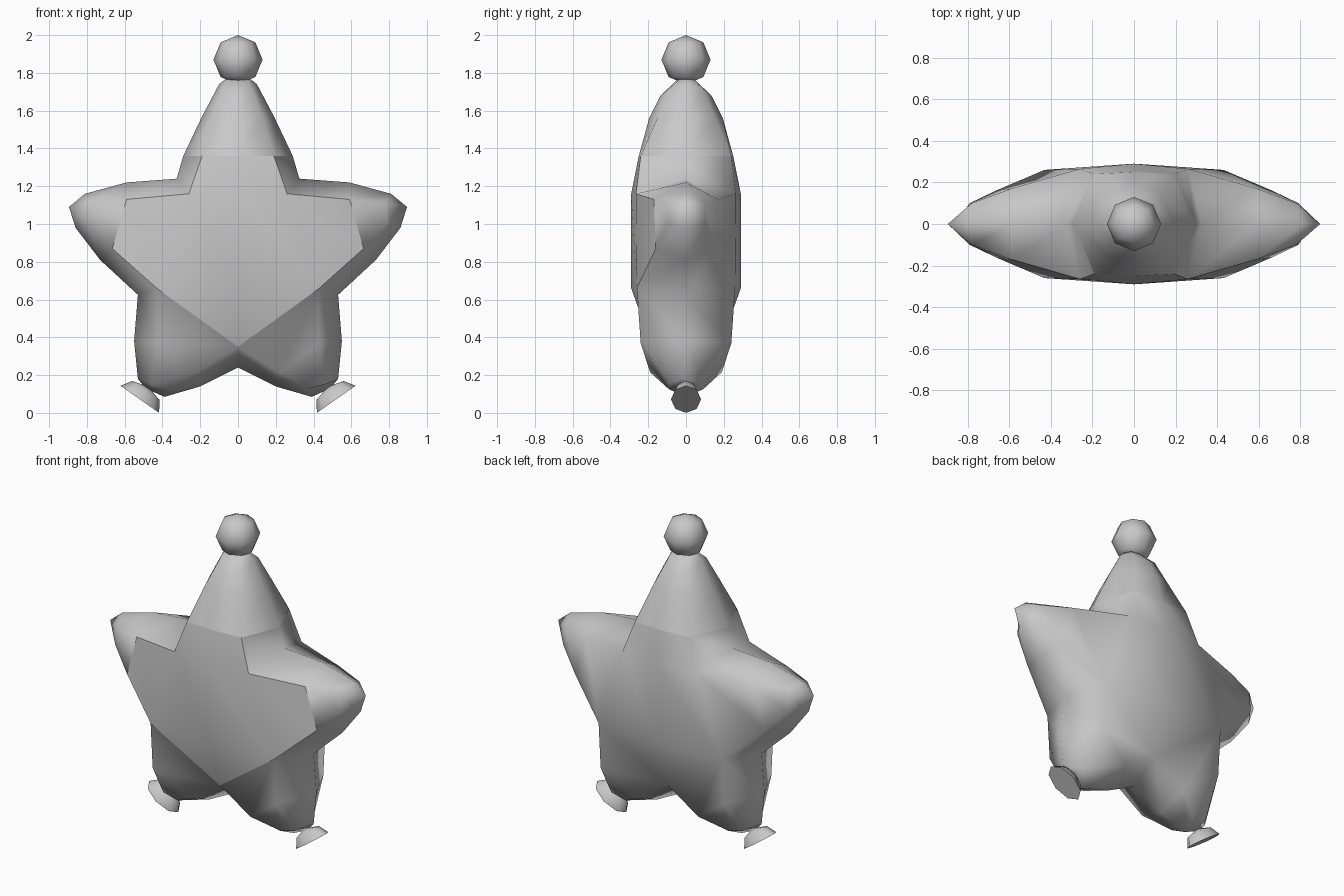
import bpy, bmesh, math
from mathutils import Matrix, Vector

if "Cube" in bpy.data.objects:
    bpy.data.objects.remove(bpy.data.objects["Cube"], do_unlink=True)

grey = bpy.data.materials.new("plain_grey")
grey.use_nodes = True
colour = (0.58, 0.58, 0.58, 1)
grey.diffuse_color = colour
grey.node_tree.nodes["Principled BSDF"].inputs["Base Color"].default_value = colour

# One quarter of the star: x, depth, height
POINTS = {
    # front panel
    "chin": (0, .25, 1.36), "neck": (.19, .24, 1.36), "armpit_top": (.26, .265, 1.16),
    "arm_top": (.59, .17, 1.13), "arm_low": (.665, .16, .87), "hip": (.43, .26, .66),
    "crotch": (0, .18, .35), "chest": (0, .29, 1.16), "belly": (0, .29, .66),
    # edge outline
    "neck_edge": (.29, 0, 1.36), "armpit_edge": (.325, 0, 1.24), "arm_edge": (.59, 0, 1.22),
    "hand_edge": (.81, 0, 1.16), "tip": (.895, 0, 1.09), "hand_under": (.86, 0, .98),
    "arm_under": (.73, 0, .81), "hip_edge": (.53, 0, .625), "leg_edge": (.55, 0, .38),
    "ankle_edge": (.53, 0, .18), "ankle_under": (.49, 0, .13), "toe": (.39, 0, .085),
    "leg_inner": (.2, 0, .14), "crotch_edge": (0, 0, .24),
    # rounded limbs
    "hand_top": (.78, .1, 1.11), "hand_low": (.79, .1, 1.0), "thigh": (.43, .24, .37),
    "thigh_inner": (.22, .19, .215), "ankle": (.46, .09, .15), "ankle_inner": (.36, .09, .125),
    # pointed cap
    "cap_mid": (0, .195, 1.56), "cap_mid_diag": (.13, .15, 1.565), "cap_mid_edge": (.19, 0, 1.57),
    "cap_high": (0, .135, 1.68), "cap_high_diag": (.075, .095, 1.71), "cap_high_edge": (.1, 0, 1.74),
    "cap_rim": (0, .045, 1.765), "cap_rim_diag": (.05, .035, 1.765), "cap_rim_edge": (.07, 0, 1.765),
    "cap_top": (0, 0, 1.77),
}
PANEL = ["chin neck armpit_top chest", "chest armpit_top hip belly",
         "armpit_top arm_top arm_low hip", "belly hip crotch"]
LIMBS = ["neck neck_edge armpit_edge armpit_top", "armpit_top armpit_edge arm_edge arm_top",
         "arm_top arm_edge hand_edge hand_top", "hand_top hand_edge tip",
         "hand_top tip hand_under hand_low", "arm_top hand_top hand_low arm_low",
         "arm_low hand_low hand_under arm_under", "hip arm_low arm_under hip_edge",
         "hip hip_edge leg_edge thigh", "hip thigh thigh_inner crotch",
         "crotch thigh_inner leg_inner crotch_edge", "thigh leg_edge ankle_edge ankle",
         "thigh ankle ankle_inner thigh_inner", "thigh_inner ankle_inner toe leg_inner",
         "ankle ankle_edge ankle_under toe ankle_inner"]
CAP = ["chin neck cap_mid_diag cap_mid", "neck neck_edge cap_mid_edge cap_mid_diag",
       "cap_mid cap_mid_diag cap_high_diag cap_high",
       "cap_mid_diag cap_mid_edge cap_high_edge cap_high_diag",
       "cap_high cap_high_diag cap_rim_diag cap_rim",
       "cap_high_diag cap_high_edge cap_rim_edge cap_rim_diag",
       "cap_rim cap_rim_diag cap_top", "cap_rim_diag cap_rim_edge cap_top"]


def add_object(name, bm):
    mesh = bpy.data.meshes.new(name)
    bm.to_mesh(mesh)
    bm.free()
    mesh.materials.append(grey)
    for face in mesh.polygons:
        face.use_smooth = True
    obj = bpy.data.objects.new(name, mesh)
    bpy.context.collection.objects.link(obj)
    return obj


def add_quarters(bm, faces, depths):
    """Mirror the listed faces left and right, onto the given depth signs."""
    for side in (1, -1):
        for depth in depths:
            for names in faces:
                corners = [POINTS[n] for n in names.split()]
                verts = [bm.verts.new((x * side, y * depth, z)) for x, y, z in corners]
                if side * depth > 0:
                    verts.reverse()
                face = bm.faces.new(verts)
                face.normal_update()
                # point every face away from the star's middle
                if face.normal.dot(face.calc_center_median() - Vector((0, 0, .9))) < 0:
                    face.normal_flip()


def star_part(name, *groups):
    bm = bmesh.new()
    for faces, depths in groups:
        add_quarters(bm, faces, depths)
    bmesh.ops.remove_doubles(bm, verts=bm.verts, dist=.001)
    return add_object(name, bm)


# Star body, front panel and cap
star_part("star_body", (LIMBS, (1, -1)), (PANEL, (1,)))
star_part("front_panel", (PANEL, (-1,)))
star_part("pointed_cap", (CAP, (1, -1)))

# Ball on the cap
bm = bmesh.new()
bmesh.ops.create_uvsphere(bm, u_segments=8, v_segments=4, radius=.13,
                          matrix=Matrix.Translation((0, 0, 1.87)))
add_object("cap_ball", bm)

# Half-dome feet with flat soles, tilted outward
for name, side in (("left_foot", 1), ("right_foot", -1)):
    bm = bmesh.new()
    bmesh.ops.create_uvsphere(bm, u_segments=8, v_segments=4, radius=1)
    bmesh.ops.delete(bm, geom=[v for v in bm.verts if v.co.z < -.01], context="VERTS")
    bmesh.ops.holes_fill(bm, edges=[e for e in bm.edges if e.is_boundary], sides=0)
    bmesh.ops.transform(bm, verts=bm.verts, matrix=(
        Matrix.Translation((.52 * side, 0, .072))
        @ Matrix.Rotation(math.radians(-35 * side), 4, "Y")
        @ Matrix.Diagonal((.125, .08, .08, 1))))
    bmesh.ops.recalc_face_normals(bm, faces=bm.faces)
    foot = add_object(name, bm)
    bpy.ops.object.select_all(action="DESELECT")
    foot.select_set(True)
    bpy.context.view_layer.objects.active = foot
    bpy.ops.object.shade_smooth_by_angle(angle=math.radians(62))
